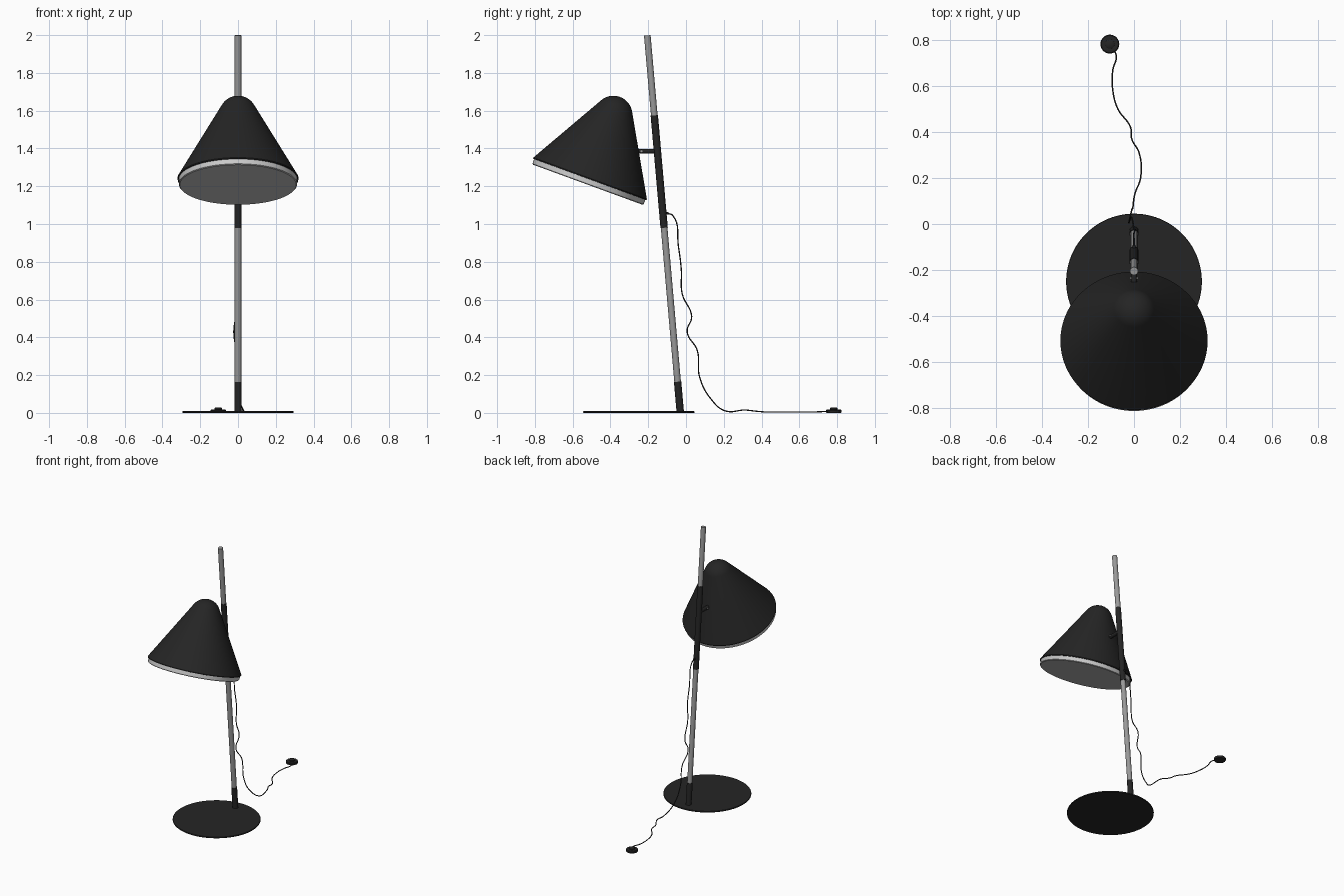
import bpy, math
from mathutils import Vector

if "Cube" in bpy.data.objects:
    bpy.data.objects.remove(bpy.data.objects["Cube"])


def material(name, c):
    m = bpy.data.materials.new(name)
    m.diffuse_color = (c, c, c, 1)
    m.use_nodes = True
    m.node_tree.nodes["Principled BSDF"].inputs["Base Color"].default_value = m.diffuse_color
    return m


BLACK = material("black_paint", 0.018)
METAL = material("brushed_metal", 0.32)
WHITE = material("white_diffuser", 0.8)


def finish(ob, name, mat):
    ob.name = name
    ob.data.materials.append(mat)
    bpy.ops.object.select_all(action='DESELECT')
    ob.select_set(True)
    bpy.context.view_layer.objects.active = ob
    bpy.ops.object.shade_smooth_by_angle(angle=math.radians(35))
    return ob


def rod(name, a, b, r, mat, sides=32):
    a, b = Vector(a), Vector(b)
    bpy.ops.mesh.primitive_cylinder_add(vertices=sides, radius=r, depth=(b - a).length,
                                        location=(a + b) / 2)
    ob = bpy.context.object
    ob.rotation_euler = (b - a).to_track_quat('Z', 'Y').to_euler()
    return finish(ob, name, mat)


def lathe(name, profile, loc, mat, tilt=0.0, n=96):
    """Revolve (radius, height) points about z, ends at radius 0 become poles."""
    verts, rings, faces = [], [], []
    for r, z in profile:
        k = 1 if r < 1e-6 else n
        rings.append([len(verts) + i for i in range(k)])
        verts += [(r * math.cos(2 * math.pi * i / n), r * math.sin(2 * math.pi * i / n), z)
                  for i in range(k)]
    for p, q in zip(rings, rings[1:]):
        for i in range(n):
            j = (i + 1) % n
            f = [p[i % len(p)], p[j % len(p)], q[j % len(q)], q[i % len(q)]]
            faces.append(list(dict.fromkeys(f)))
    me = bpy.data.meshes.new(name)
    me.from_pydata(verts, [], faces)
    ob = bpy.data.objects.new(name, me)
    bpy.context.collection.objects.link(ob)
    ob.location = loc
    ob.rotation_euler = (tilt, 0, 0)
    return finish(ob, name, mat)


def on_pole(z):
    return (0, -0.03 - 0.0875 * z, z)


# base plate
lathe("base_plate", [(0, 0), (0.293, 0), (0.295, 0.002), (0.295, 0.007), (0.293, 0.009), (0, 0.009)],
      (0, -0.25, 0), BLACK)

# leaning pole with foot socket and sliding sleeve
rod("pole", on_pole(0.01), on_pole(1.9985), 0.0175, METAL)
rod("pole_socket", on_pole(0.003), on_pole(0.165), 0.0195, BLACK)
rod("sliding_sleeve", on_pole(0.98), on_pole(1.575), 0.0195, BLACK)

# shade: straight cone blending into a round cap
TILT = -math.radians(20.1)
RIM = (0, -0.52, 1.208)
half, cap_r, cap_z = math.radians(29.6), 0.1, 0.395
shade = [(0.313, 0.03), (0.319, 0.031), (0.32, 0.036)]
for i in range(13):
    a = half + (math.pi / 2 - half) * i / 12
    shade.append((cap_r * math.cos(a) if i < 12 else 0, cap_z + cap_r * math.sin(a)))
lathe("lamp_shade", shade, RIM, BLACK, TILT)
lathe("diffuser", [(0, 0), (0.308, 0), (0.313, 0.004), (0.314, 0.032), (0, 0.032)],
      RIM, WHITE, TILT)

# arm between sleeve and shade, with two pivot screws
rod("shade_arm", (0, -0.28, 1.385), (0, -0.15, 1.385), 0.013, BLACK, 24)
for s in (-1, 1):
    rod("pivot_screw", (s * 0.008, -0.236, 1.385), (s * 0.017, -0.236, 1.385), 0.006, METAL, 16)

# cable outlet and cable
rod("cable_outlet", (0, -0.125, 1.055), (0, -0.092, 1.058), 0.007, BLACK, 16)
path = [(0, -.10, 1.057), (0, -.07, 1.045), (0, -.04, .88), (.005, -.025, .76), (0, -.02, .63),
        (-.012, .03, .51), (-.022, .006, .43), (-.01, .06, .33), (-.005, .072, .19),
        (.005, .135, .07), (.03, .21, .01), (.022, .31, .015), (-.01, .37, .009), (-.015, .42, .005),
        (-.07, .50, .005), (-.092, .58, .005), (-.092, .67, .005), (-.077, .73, .007),
        (-.1, .775, .01)]
cu = bpy.data.curves.new("cable", 'CURVE')
cu.dimensions = '3D'
cu.bevel_depth = 0.0033
cu.bevel_resolution = 2
cu.resolution_u = 8
cu.use_fill_caps = True
sp = cu.splines.new('BEZIER')
sp.bezier_points.add(len(path) - 1)
for bp, co in zip(sp.bezier_points, path):
    bp.co = co
    bp.handle_left_type = bp.handle_right_type = 'AUTO'
cu.materials.append(BLACK)
bpy.context.collection.objects.link(bpy.data.objects.new("cable", cu))

# foot switch with button
lathe("foot_switch", [(0, 0), (0.039, 0), (0.041, 0.004), (0.041, 0.013), (0.037, 0.018), (0, 0.019)],
      (-0.105, 0.782, 0), BLACK, n=48)
lathe("switch_button", [(0, 0.015), (0.02, 0.015), (0.02, 0.025), (0.016, 0.028), (0, 0.029)],
      (-0.105, 0.782, 0), BLACK, n=32)
